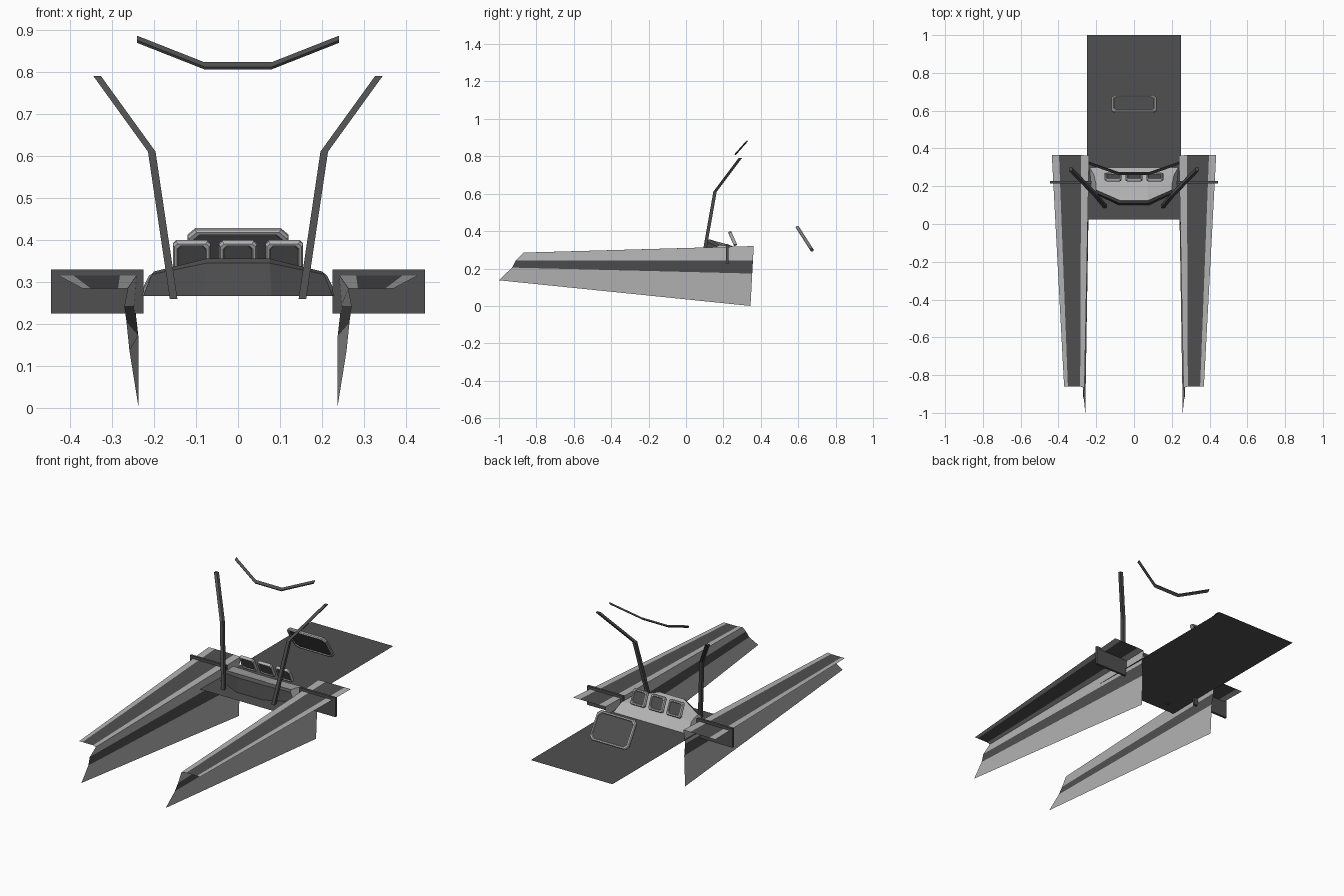
import bpy, bmesh, math
from mathutils import Matrix, Vector

if "Cube" in bpy.data.objects:
    bpy.data.objects.remove(bpy.data.objects["Cube"])


def material(name, v):
    m = bpy.data.materials.new(name)
    m.diffuse_color = (v, v, v, 1)
    m.use_nodes = True
    m.node_tree.nodes["Principled BSDF"].inputs["Base Color"].default_value = m.diffuse_color
    return m


DARK = material("dark_grey", 0.08)
LIGHT = material("light_grey", 0.45)


def mesh_object(name, verts, faces, mat=LIGHT, dark_faces=(), fix=False):
    me = bpy.data.meshes.new(name)
    me.from_pydata(verts, [], faces)
    me.materials.append(mat)
    me.materials.append(DARK)
    for i in dark_faces:
        me.polygons[i].material_index = 1
    if fix:
        bm = bmesh.new()
        bm.from_mesh(me)
        bmesh.ops.recalc_face_normals(bm, faces=bm.faces)
        bm.to_mesh(me)
        bm.free()
    ob = bpy.data.objects.new(name, me)
    bpy.context.collection.objects.link(ob)
    return ob


def box(name, lo, hi, mat):
    v = [(x, y, z) for x in (lo[0], hi[0]) for y in (lo[1], hi[1]) for z in (lo[2], hi[2])]
    f = [(0, 1, 3, 2), (4, 6, 7, 5), (0, 4, 5, 1), (2, 3, 7, 6), (0, 2, 6, 4), (1, 5, 7, 3)]
    return mesh_object(name, v, f, mat, fix=True)


def bar(name, path, a, b, mat=DARK):
    """Four-sided bar whose section is spanned by vectors a and b."""
    a, b = Vector(a), Vector(b)
    verts, faces = [], []
    for p in path:
        p = Vector(p)
        verts += [p - a - b, p + a - b, p + a + b, p - a + b]
    for i in range(len(path) - 1):
        for k in range(4):
            n = (k + 1) % 4
            faces.append((4 * i + k, 4 * i + n, 4 * i + 4 + n, 4 * i + 4 + k))
    e = 4 * len(path)
    faces += [(3, 2, 1, 0), (e - 4, e - 3, e - 2, e - 1)]
    return mesh_object(name, verts, faces, mat, fix=True)


def screen(name, bottom, top, x, width, depth, rim, cut):
    """Tilted chamfered frame with a recessed dark panel."""
    bottom, top = Vector((x, *bottom)), Vector((x, *top))
    up = (top - bottom).normalized()
    right = Vector((1, 0, 0))
    out = right.cross(up)
    mid, h = (bottom + top) / 2, (top - bottom).length / 2
    w = width / 2

    def ring(inset, d):
        a, b, c = w - inset, h - inset, cut
        pts = [(a, -b + c), (a, b - c), (a - c, b), (-a + c, b),
               (-a, b - c), (-a, -b + c), (-a + c, -b), (a - c, -b)]
        return [mid + right * u + up * v + out * d for u, v in pts]
    d = depth / 2
    rings = [ring(rim, d * 0.5), ring(rim * 0.8, d), ring(rim * 0.3, d), ring(0, d * 0.4),
             ring(0, -d * 0.4), ring(rim * 0.3, -d), ring(rim * 0.8, -d), ring(rim, -d * 0.5)]
    verts = [p for r in rings for p in r]
    faces = []
    for i in range(len(rings) - 1):
        for k in range(8):
            n = (k + 1) % 8
            faces.append((8 * i + k, 8 * i + n, 8 * i + 8 + n, 8 * i + 8 + k))
    faces += [tuple(range(8)), tuple(range(63, 55, -1))]
    return mesh_object(name, verts, faces, LIGHT, (56, 57), fix=True)


# floor sheet
mesh_object("floor", [(-.25, .025, .266), (.25, .025, .266), (.25, 1, .266), (-.25, 1, .266)],
            [(0, 1, 2, 3)], DARK)

# side floats: open sheet lofted between a front and a rear profile
front = [(.37, -.86, .285), (.35, -.86, .285), (.285, -.86, .285), (.262, -.868, .285),
         (.27, -.91, .243), (.265, -.93, .205), (.258, -1, .137)]
rear = [(.435, .365, .32), (.397, .365, .32), (.28, .365, .32), (.238, .362, .32),
        (.245, .358, .243), (.237, .354, .173), (.236, .345, 0)]
n = len(front)
for side, s in (("right", 1), ("left", -1)):
    verts = [(x * s, y, z) for x, y, z in front + rear]
    faces = [(i, i + n, i + n + 1, i + 1)[::s] for i in range(n - 1)]
    mesh_object(side + "_float", verts, faces, LIGHT, (1, 4))

    # cross plate at the back of each float
    xs = sorted((.225 * s, .445 * s))
    box(side + "_cross_plate", (xs[0], .215, .225), (xs[1], .228, .33), DARK)

    # bent post
    bar(side + "_post", [(.153 * s, .093, .26), (.205 * s, .155, .61), (.335 * s, .29, .79)],
        (.009, 0, 0), (0, .009, 0))

# overhead bow
bar("overhead_bow", [(-.24, .323, .877), (-.08, .267, .814), (.08, .267, .814), (.24, .323, .877)],
    (0, .006, .0055), (0, -.002, .003))

# dashboard: rows from front base over the lip to rear base, half stations mirrored
rows = [[(.08, .10, .267), (.225, .17, .267)],
        [(.075, .108, .345), (.205, .165, .318)],
        [(.075, .125, .356), (.2, .18, .325)],
        [(.073, .155, .347), (.2, .205, .322)],
        [(.07, .235, .325), (.212, .26, .315)],
        [(.08, .30, .267), (.235, .30, .267)]]
verts, faces = [], []
for a, b in rows:
    verts += [(-b[0], b[1], b[2]), (-a[0], a[1], a[2]), a, b]
for i in range(len(rows) - 1):
    for k in range(3):
        faces.append((4 * i + k, 4 * i + k + 1, 4 * i + k + 5, 4 * i + k + 4))
faces += [tuple(4 * i for i in range(6)), tuple(4 * i + 3 for i in range(5, -1, -1))]
mesh_object("dashboard", verts, faces, LIGHT, range(6), fix=True)

# three small dashboard screens and the large rear screen
for i, x in enumerate((-.11, 0, .11)):
    screen("dash_screen_%d" % (i + 1), (.266, .322), (.232, .398), x, .09, .018, .012, .008)
screen("large_screen", (.678, .292), (.592, .426), 0, .24, .018, .013, .018)
